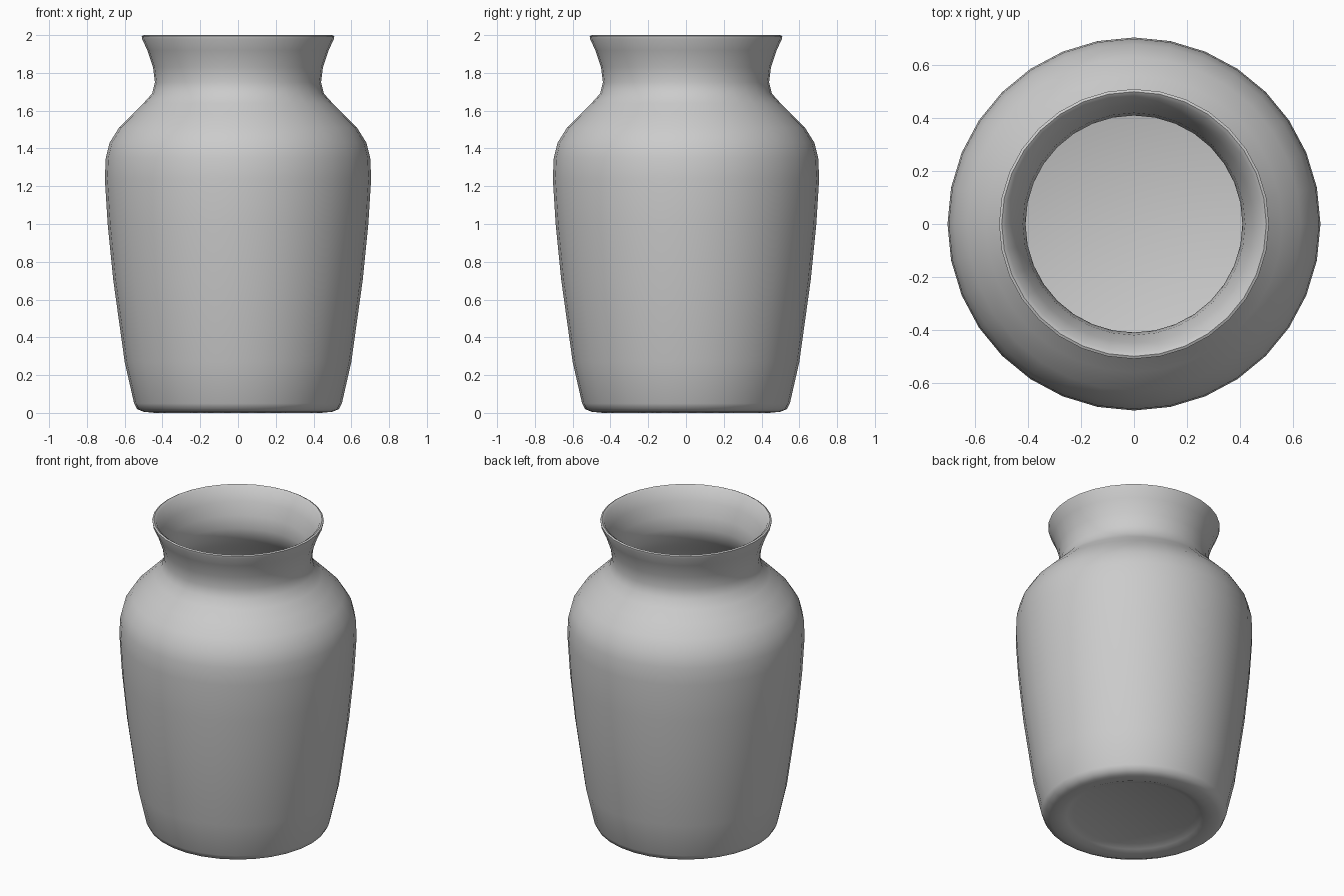
import bpy, bmesh, math

if "Cube" in bpy.data.objects:
    bpy.data.objects.remove(bpy.data.objects["Cube"])

SIDES = 32

# Outer and inner half-profiles (radius, height), from the underside centre
# up the outside, over the rim and down the inside to the floor centre
PROFILE = [
    (0, 0.03), (0.36, 0.03), (0.40, 0.015), (0.44, 0.0), (0.50, 0.006),
    (0.535, 0.02), (0.55, 0.05), (0.60, 0.27), (0.66, 0.70), (0.69, 1.00),
    (0.705, 1.24), (0.70, 1.35), (0.68, 1.43), (0.63, 1.51), (0.56, 1.58),
    (0.50, 1.64), (0.455, 1.69), (0.44, 1.75), (0.45, 1.83), (0.48, 1.92),
    (0.508, 1.98), (0.51, 1.995), (0.50, 2.0), (0.485, 1.99), (0.45, 1.91),
    (0.42, 1.83), (0.41, 1.75), (0.425, 1.68), (0.48, 1.61), (0.54, 1.55),
    (0.60, 1.49), (0.65, 1.41), (0.67, 1.33), (0.675, 1.24), (0.66, 1.00),
    (0.63, 0.70), (0.57, 0.27), (0.52, 0.08), (0.48, 0.06), (0, 0.06),
]


def lathe(name, profile, sides):
    """Revolve a half-profile around z; zero radius makes a pole."""
    bm = bmesh.new()
    rings = []
    for r, z in profile:
        count = sides if r > 0 else 1
        rings.append([bm.verts.new((r * math.cos(math.tau * i / sides),
                                    r * math.sin(math.tau * i / sides), z))
                      for i in range(count)])
    for a, b in zip(rings, rings[1:]):
        for i in range(sides):
            j = (i + 1) % sides
            if len(a) == 1:
                bm.faces.new((a[0], b[j], b[i]))
            elif len(b) == 1:
                bm.faces.new((a[i], a[j], b[0]))
            else:
                bm.faces.new((a[i], a[j], b[j], b[i]))
    bmesh.ops.recalc_face_normals(bm, faces=bm.faces)
    mesh = bpy.data.meshes.new(name)
    bm.to_mesh(mesh)
    bm.free()
    obj = bpy.data.objects.new(name, mesh)
    bpy.context.collection.objects.link(obj)
    return obj


# Hollow vase with a flared neck and recessed foot
vase = lathe("vase", PROFILE, SIDES)

grey = bpy.data.materials.new("plain grey")
grey.diffuse_color = (0.6, 0.6, 0.6, 1)
grey.use_nodes = True
grey.node_tree.nodes["Principled BSDF"].inputs["Base Color"].default_value = grey.diffuse_color
vase.data.materials.append(grey)

bpy.context.view_layer.objects.active = vase
vase.select_set(True)
bpy.ops.object.shade_smooth_by_angle(angle=math.radians(50))
